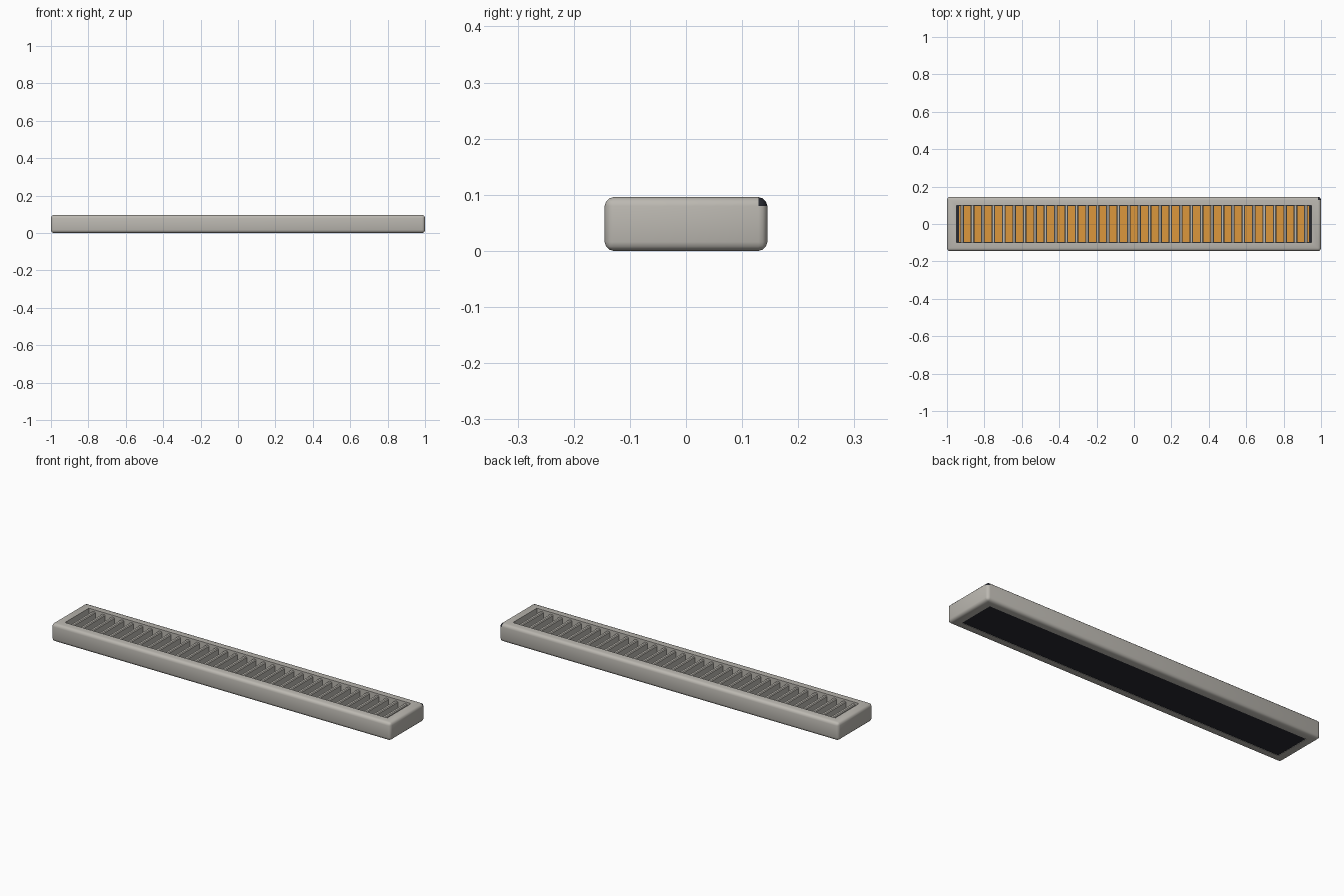
import bpy, bmesh

if "Cube" in bpy.data.objects:
    bpy.data.objects.remove(bpy.data.objects["Cube"])


def material(name, color):
    mat = bpy.data.materials.new(name)
    mat.use_nodes = True
    mat.diffuse_color = (*color, 1)
    mat.node_tree.nodes["Principled BSDF"].inputs["Base Color"].default_value = (*color, 1)
    return mat


GREY = material("warm grey metal", (0.5, 0.48, 0.44))
DARK = material("dark backing", (0.02, 0.022, 0.03))
AMBER = material("amber diffuser", (0.72, 0.31, 0.045))


def finish(bm, name, *mats):
    bmesh.ops.recalc_face_normals(bm, faces=bm.faces)
    mesh = bpy.data.meshes.new(name)
    bm.to_mesh(mesh)
    bm.free()
    obj = bpy.data.objects.new(name, mesh)
    bpy.context.collection.objects.link(obj)
    for mat in mats:
        mesh.materials.append(mat)
    return obj


def add_box(bm, x, y, z0, z1, cx=0):
    # x and y are half sizes
    verts = bmesh.ops.create_cube(bm, size=2)["verts"]
    for v in verts:
        v.co = (cx + v.co.x * x, v.co.y * y, z1 if v.co.z > 0 else z0)
    return verts


def plate(name, x, y, z0, z1, mat):
    bm = bmesh.new()
    add_box(bm, x, y, z0, z1)
    return finish(bm, name, mat)


LENGTH, WIDTH, HEIGHT = 1.0, 0.145, 0.096
OPEN_X, OPEN_Y = 0.95, 0.1

# Frame: square section swept round the rectangle, outer edges rounded
bm = bmesh.new()
section = [(LENGTH, WIDTH, 0), (LENGTH, WIDTH, HEIGHT),
           (OPEN_X, OPEN_Y, HEIGHT), (OPEN_X, OPEN_Y, 0)]
rings = [[bm.verts.new((sx * x, sy * y, z)) for sx, sy in ((-1, -1), (1, -1), (1, 1), (-1, 1))]
         for x, y, z in section]
for i in range(4):
    a, b = rings[i], rings[(i + 1) % 4]
    for j in range(4):
        k = (j + 1) % 4
        bm.faces.new((a[j], a[k], b[k], b[j]))
outer = [e for e in bm.edges if all(abs(v.co.x) > 0.99 for v in e.verts)]
bmesh.ops.bevel(bm, geom=outer, offset=0.016, segments=3, profile=0.5, affect='EDGES')
# Dark chip on one upper rear corner
for f in bm.faces:
    c = f.calc_center_median()
    if c.x > 0.985 and c.y > 0.129 and c.z > 0.08:
        f.material_index = 1
frame = finish(bm, "frame", GREY, DARK)
bpy.context.view_layer.objects.active = frame
frame.select_set(True)
bpy.ops.object.shade_smooth_by_angle()

# Backing tray and lit panel inside the opening
plate("backing_panel", OPEN_X, OPEN_Y, 0.002, 0.02, DARK)
plate("diffuser_panel", 0.935, 0.097, 0.02, 0.028, AMBER)

# Row of cross louvres
COUNT, PITCH = 34, 0.0557
bm = bmesh.new()
for i in range(COUNT):
    verts = add_box(bm, 0.0095, OPEN_Y, 0.028, 0.086, (i - (COUNT - 1) / 2) * PITCH)
    top = [e for e in {e for v in verts for e in v.link_edges}
           if all(v.co.z > 0.08 for v in e.verts)
           and abs(e.verts[0].co.x - e.verts[1].co.x) < 0.001]
    bmesh.ops.bevel(bm, geom=top, offset=0.004, segments=1, affect='EDGES')
finish(bm, "louvres", GREY)
